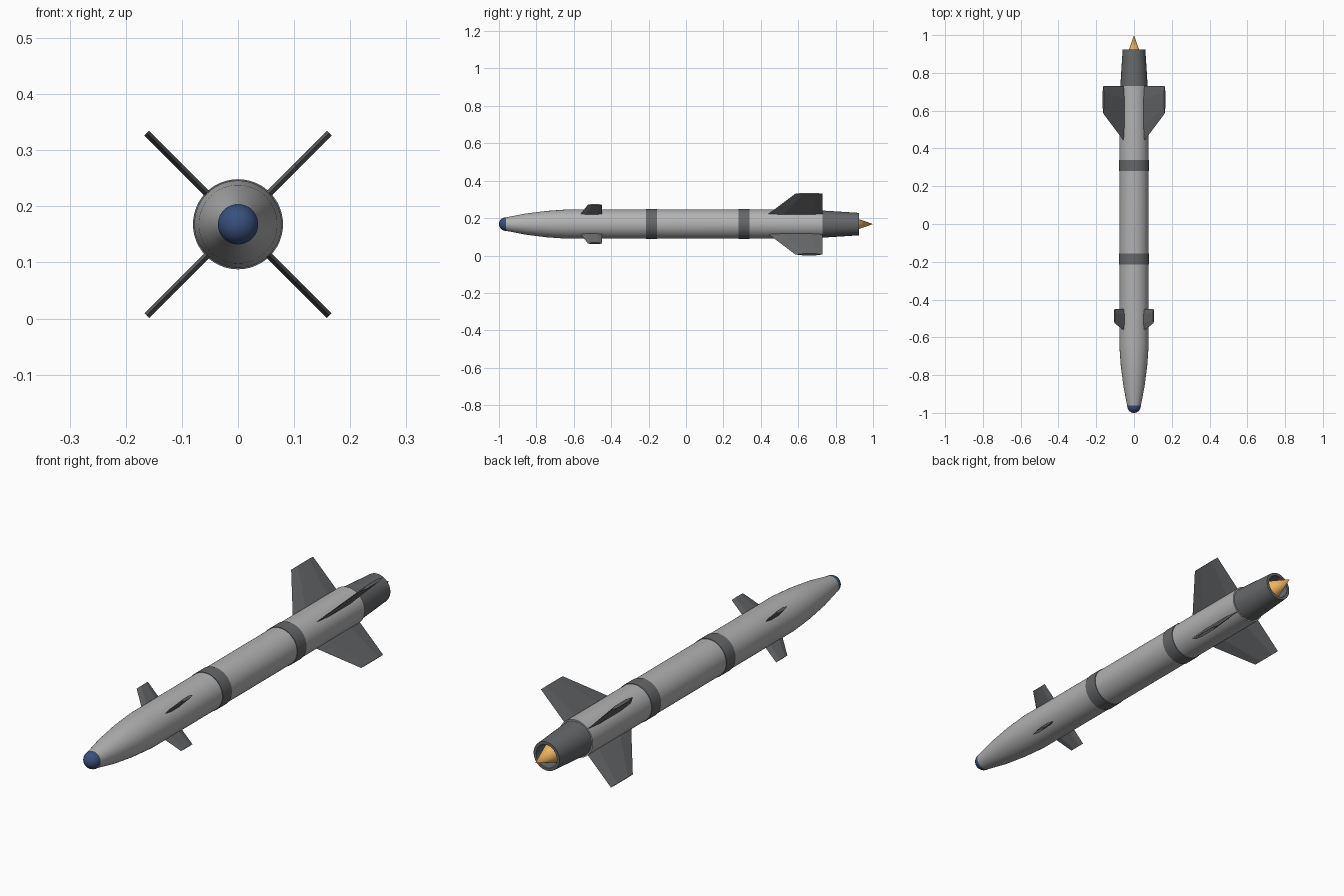
import bpy, bmesh, math
from mathutils import Matrix, Vector

if "Cube" in bpy.data.objects:
    bpy.data.objects.remove(bpy.data.objects["Cube"])

CZ = 0.168      # height of the long axis
SEG = 48


def material(name, col):
    m = bpy.data.materials.new(name)
    m.diffuse_color = (*col, 1)
    m.use_nodes = True
    m.node_tree.nodes["Principled BSDF"].inputs["Base Color"].default_value = m.diffuse_color
    return m


light = material("light_grey", (0.45, 0.45, 0.45))
dark = material("dark_grey", (0.13, 0.135, 0.14))
blue = material("blue_glass", (0.04, 0.08, 0.2))
orange = material("orange", (0.85, 0.45, 0.12))


def finish(name, bm, mat, smooth=True):
    bmesh.ops.remove_doubles(bm, verts=bm.verts, dist=1e-5)
    bmesh.ops.recalc_face_normals(bm, faces=bm.faces)
    me = bpy.data.meshes.new(name)
    bm.to_mesh(me)
    bm.free()
    ob = bpy.data.objects.new(name, me)
    bpy.context.collection.objects.link(ob)
    me.materials.append(mat)
    if smooth:
        bpy.ops.object.select_all(action='DESELECT')
        bpy.context.view_layer.objects.active = ob
        ob.select_set(True)
        bpy.ops.object.shade_smooth_by_angle(angle=math.radians(30))
    return ob


def lathe(name, profile, mat, seg=SEG):
    """Spin (y, radius) points about the long axis."""
    bm = bmesh.new()
    vs = [bm.verts.new((r, y, CZ)) for y, r in profile]
    es = [bm.edges.new(p) for p in zip(vs, vs[1:])]
    bmesh.ops.spin(bm, geom=vs + es, cent=(0, 0, CZ), axis=(0, 1, 0),
                   angle=2 * math.pi, steps=seg, use_merge=True)
    return finish(name, bm, mat)


def fin(name, angle, root, tip, r0, r1, thick, mat):
    """Tapered fin with a bevelled six-sided section."""
    bm = bmesh.new()
    rings = []
    for (a, b), r in ((root, r0), (tip, r1)):
        sect = [(0, 0), (0.27, 1), (0.77, 1), (1, 0), (0.77, -1), (0.27, -1)]
        rings.append([bm.verts.new((r, a + (b - a) * t, s * thick / 2))
                      for t, s in sect])
    for i in range(6):
        j = (i + 1) % 6
        bm.faces.new((rings[0][i], rings[0][j], rings[1][j], rings[1][i]))
    for ring in rings:
        bm.faces.new(ring)
    bm.transform(Matrix.Translation(Vector((0, 0, CZ)))
                 @ Matrix.Rotation(angle, 4, 'Y'))
    return finish(name, bm, mat, smooth=False)


# Main tube and tapered nose
lathe("body", [(-0.962, 0), (-0.962, 0.036), (-0.86, 0.056), (-0.75, 0.070),
               (-0.64, 0.078), (0.73, 0.078), (0.73, 0)], light)

# Seeker dome
lathe("seeker_dome", [(-0.964 - 0.036 * math.cos(a), 0.036 * math.sin(a))
                      for a in (i * math.pi / 20 for i in range(11))]
      + [(-0.96, 0.036), (-0.96, 0)], blue)

# Joint bands
for i, y in enumerate((-0.185, 0.31)):
    lathe(f"joint_band_{i + 1}", [(y - 0.03, 0.075), (y - 0.03, 0.0803),
          (y + 0.03, 0.0803), (y + 0.03, 0.075), (y - 0.03, 0.075)], dark)

# Hollow tail nozzle
lathe("nozzle", [(0.72, 0), (0.72, 0.073), (0.925, 0.060), (0.925, 0.048),
                 (0.87, 0.044), (0.87, 0)], dark)

# Exhaust cone
lathe("exhaust_cone", [(0.88, 0), (0.88, 0.042), (1.0, 0)], orange, 24)

# Cross-shaped tail fins and forward fins
for i in range(4):
    ang = math.radians(45 + 90 * i)
    fin(f"tail_fin_{i + 1}", ang, (0.425, 0.73), (0.585, 0.73),
        0.06, 0.230, 0.012, dark)
    fin(f"forward_fin_{i + 1}", ang, (-0.572, -0.45), (-0.525, -0.45),
        0.06, 0.146, 0.011, dark)
